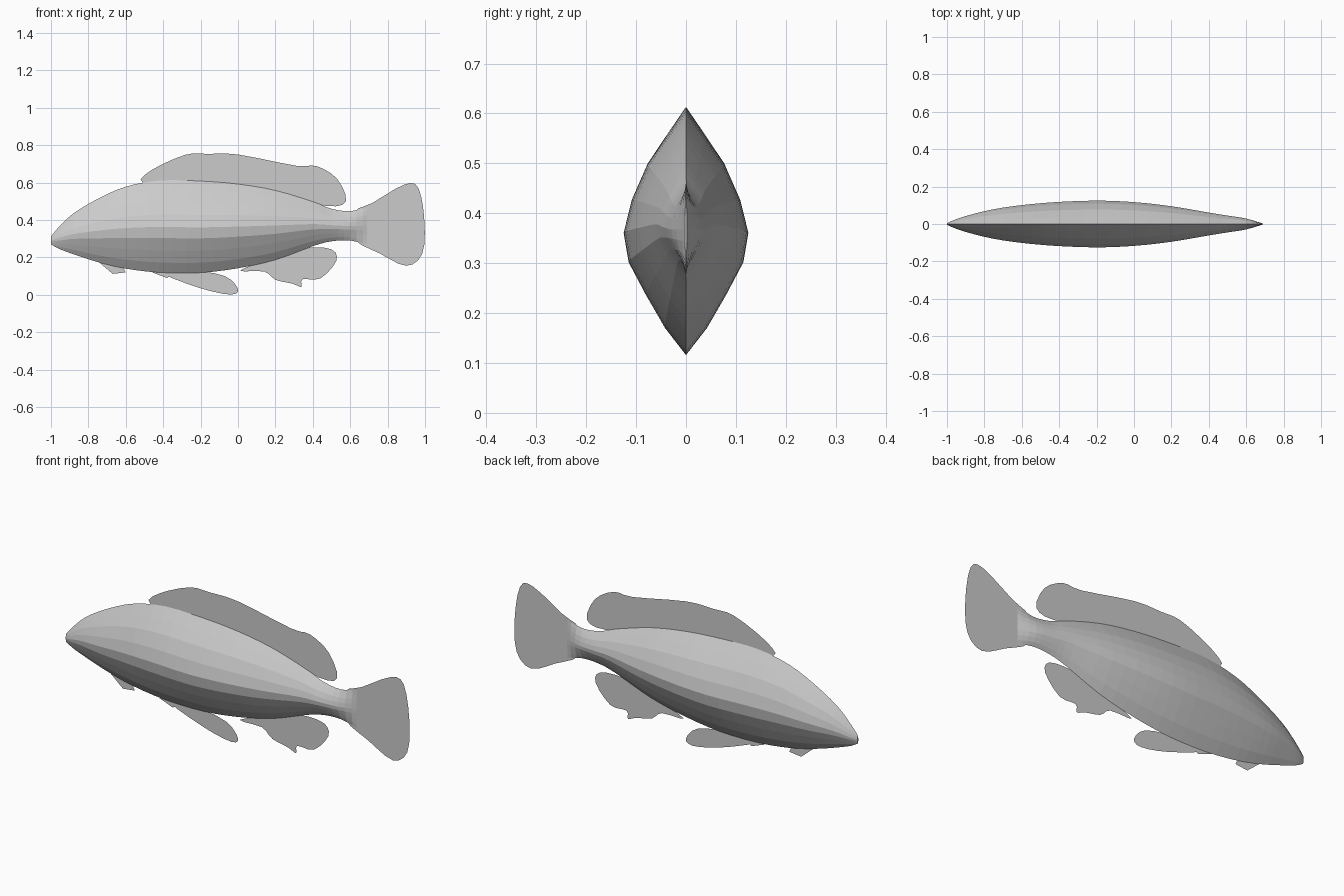
import bpy, bmesh

if "Cube" in bpy.data.objects:
    bpy.data.objects.remove(bpy.data.objects["Cube"])

grey = bpy.data.materials.new("plain grey")
grey.diffuse_color = (0.6, 0.6, 0.6, 1)
grey.use_nodes = True
grey.node_tree.nodes["Principled BSDF"].inputs["Base Color"].default_value = grey.diffuse_color


def add_object(name, bm):
    mesh = bpy.data.meshes.new(name)
    bm.to_mesh(mesh)
    bm.free()
    mesh.materials.append(grey)
    obj = bpy.data.objects.new(name, mesh)
    bpy.context.collection.objects.link(obj)


def smooth_path(rows, steps, closed=False):
    """Catmull-Rom curve through the rows."""
    count = len(rows)

    def row(i):
        return rows[i % count] if closed else rows[min(max(i, 0), count - 1)]

    out = []
    for i in range(count if closed else count - 1):
        for k in range(steps):
            t = k / steps
            out.append(tuple(
                b + t / 2 * (c - a + t * (2 * a - 5 * b + 4 * c - d + t * (3 * (b - c) + d - a)))
                for a, b, c, d in zip(row(i - 1), row(i), row(i + 1), row(i + 2))))
    return out if closed else out + [rows[-1]]


def flat_fin(name, points, steps=3):
    """Thin sheet on the centre plane with a rounded outline."""
    bm = bmesh.new()
    path = smooth_path(points, steps, closed=True)
    face = bm.faces.new([bm.verts.new((x, 0, max(z, 0))) for x, z in path])
    face.normal_update()
    if face.normal.y > 0:
        face.normal_flip()
    bmesh.ops.triangulate(bm, faces=[face])
    add_object(name, bm)


# Body stations: x, bottom z, top z, half width
stations = [
    (-1.0, .270, .312, .004), (-.96, .247, .360, .022), (-.88, .217, .435, .048),
    (-.75, .175, .513, .079), (-.6, .140, .578, .101), (-.42, .119, .611, .117),
    (-.2, .118, .608, .125), (0, .142, .592, .117), (.2, .187, .558, .095),
    (.4, .260, .498, .061), (.5, .286, .460, .045), (.6, .290, .447, .029),
    (.69, .268, .470, .002)]

# Half cross-section: share of width, share of height
section = [(0, 0), (.34, .11), (.64, .24), (.92, .375), (1, .495),
           (.87, .63), (.62, .775), (.31, .89), (0, 1)]
outline = section + [(-w, h) for w, h in section[-2:0:-1]]

bm = bmesh.new()
rings = [[bm.verts.new((x, w * half, lo + h * (hi - lo))) for w, h in outline]
         for x, lo, hi, half in smooth_path(stations, 3)]
n = len(outline)
for r, s in zip(rings, rings[1:]):
    for i in range(n):
        j = (i + 1) % n
        bm.faces.new((r[i], r[j], s[j], s[i]))
bm.faces.new(rings[0])
bm.faces.new(rings[-1])
bmesh.ops.recalc_face_normals(bm, faces=bm.faces)
add_object("body", bm)

# Fins, rooted inside the body
flat_fin("dorsal_fin", [
    (-.51, .60), (-.46, .668), (-.28, .749), (-.16, .753), (0, .75), (.31, .69),
    (.42, .688), (.53, .62), (.577, .50), (.47, .475), (.20, .54), (-.25, .59)])
flat_fin("tail_fin", [
    (.62, .44), (.72, .492), (.89, .59), (.965, .57), (.997, .39),
    (.985, .22), (.90, .155), (.76, .22), (.62, .30)])
flat_fin("anal_fin", [
    (.01, .13), (.14, .125), (.20, .08), (.29, .06), (.338, .042), (.345, .083),
    (.44, .087), (.525, .18), (.50, .243), (.36, .25), (.20, .20)])
flat_fin("pelvic_fin", [
    (-.40, .115), (-.20, .035), (-.04, .001), (0, .03), (-.07, .10), (-.25, .13)])

# Small bumps under the throat and belly
flat_fin("throat_fin", [(-.75, .18), (-.67, .112), (-.60, .12), (-.62, .16)], 1)
flat_fin("belly_fin", [(-.46, .12), (-.38, .09), (-.33, .12), (-.38, .14)], 1)
